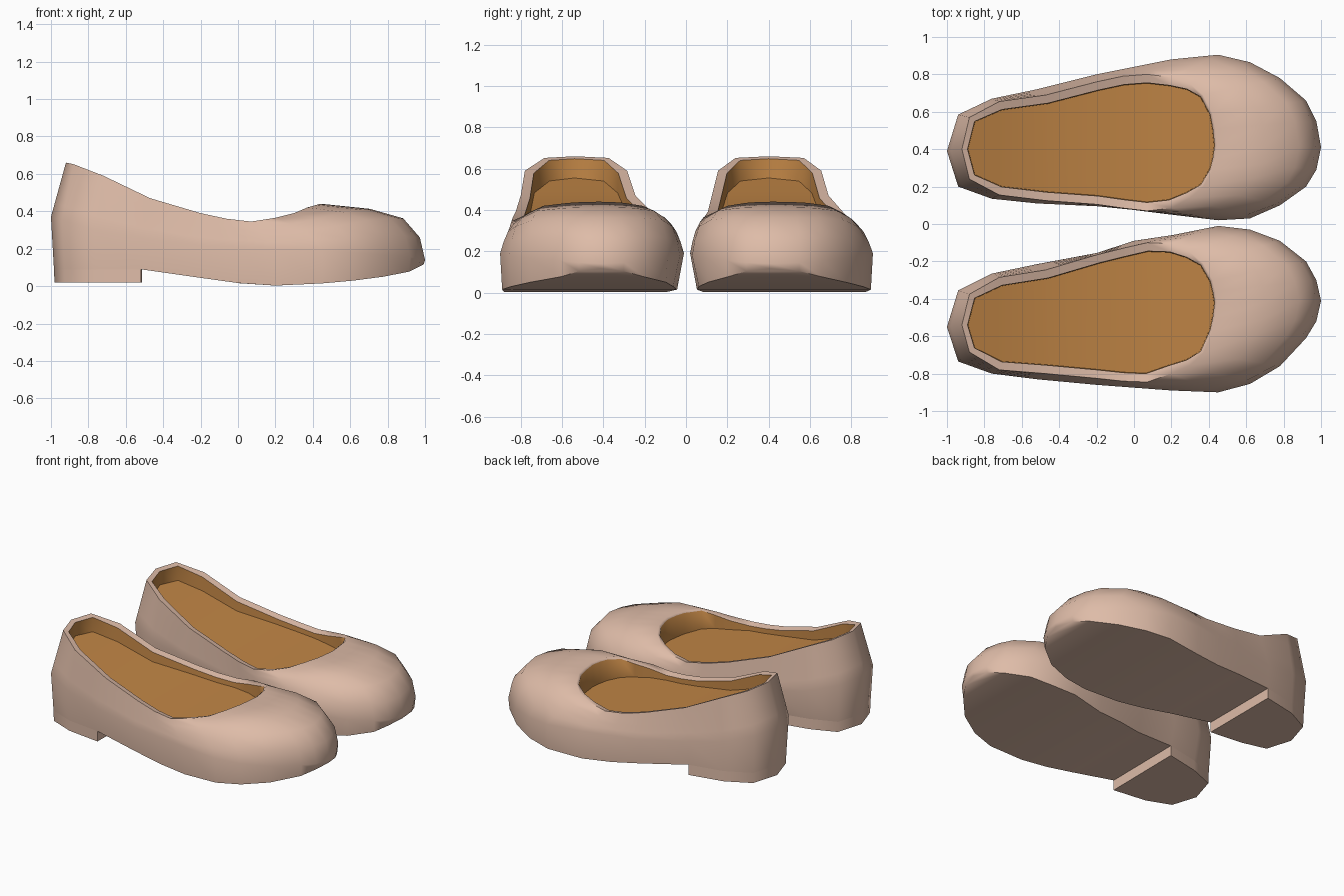
import bpy, bmesh
from mathutils import Vector

if "Cube" in bpy.data.objects:
    bpy.data.objects.remove(bpy.data.objects["Cube"])


def material(name, color):
    m = bpy.data.materials.new(name)
    m.diffuse_color = (*color, 1)
    m.use_nodes = True
    m.node_tree.nodes["Principled BSDF"].inputs["Base Color"].default_value = m.diffuse_color
    return m


LEATHER = material("blush_leather", (0.73, 0.50, 0.39))
LINING = material("tan_lining", (0.53, 0.235, 0.06))


def curve(x, pts):
    """Piecewise linear profile."""
    if x <= pts[0][0]:
        return pts[0][1]
    for (a, p), (b, q) in zip(pts, pts[1:]):
        if x <= b:
            return p + (q - p) * (x - a) / (b - a)
    return pts[-1][1]


# Side profiles (x, z)
SOLE = [(-.52, .09), (-.1, .03), (.12, .0), (.4, .01), (.68, .035), (.9, .07), (1, .12)]
GIRTH = [(-1, .37), (-.76, .3), (-.3, .22), (.45, .19), (.9, .16), (1, .14)]
RIM = [(-.92, .66), (-.87, .65), (-.72, .59), (-.47, .47), (-.2, .39), (-.06, .36),
       (.07, .345), (.2, .365), (.3, .39), (.37, .42), (.44, .44)]
INSOLE = [(-.9, .56), (-.5, .40), (0, .305), (.44, .275)]
# Rim thickness along x
THICK = [(-.92, .03), (-.8, .045), (.25, .045), (.38, .014)]

# Plan stations from heel to toe
OUT_X = [-.94, -.76, -.52, -.2, 0, .2, .45, .62, .78, .92, .975]
RIM_X = [-.88, -.72, -.47, -.2, -.06, .07, .2, .3, .37, .42, .435]
N = len(OUT_X)

# Plan half-widths differ: one shoe is turned slightly against the other
SHOES = {
    "left": dict(
        out_a=[.585, .67, .72, .80, .84, .88, .905, .865, .78, .66, .55],
        out_b=[.20, .135, .11, .095, .075, .05, .02, .03, .10, .20, .29],
        rim_a=[.57, .655, .69, .76, .79, .80, .785, .75, .69, .59, .51],
        rim_b=[.24, .155, .125, .105, .085, .07, .085, .14, .20, .29, .35],
        tips=(.39, .41, .40, .42)),
    "right": dict(
        out_a=[-.355, -.265, -.215, -.155, -.09, -.06, -.01, -.03, -.09, -.20, -.30],
        out_b=[-.735, -.80, -.83, -.86, -.875, -.89, -.90, -.855, -.76, -.61, -.52],
        rim_a=[-.375, -.285, -.245, -.165, -.13, -.10, -.105, -.15, -.21, -.30, -.36],
        rim_b=[-.685, -.78, -.80, -.825, -.84, -.845, -.80, -.755, -.69, -.57, -.50],
        tips=(-.55, -.41, -.54, -.42)),
}


def loop(xs, a, b, heel, toe):
    """Closed plan loop: heel tip, +y side, toe tip, -y side."""
    pts = [heel] + list(zip(xs, a)) + [toe] + list(zip(xs, b))[::-1]
    return [Vector(p) for p in pts]


def inset(ring, dist):
    """Move each loop point inward by dist(point)."""
    res = []
    for i, p in enumerate(ring):
        d = (ring[(i + 1) % len(ring)] - ring[i - 1]).normalized()
        res.append(p + Vector((d.y, -d.x)) * dist(p))
    return res


def lift(ring, profile):
    return [Vector((p.x, p.y, curve(p.x, profile))) for p in ring]


def sole_inset(p):
    """The sole tucks in on the inner side of the foot, hardly on the outer."""
    if p.x < -.9:
        return .016
    if p.x > .7:
        return .008
    return .01 if abs(p.y) > .45 else .033


def cap(bm, r, mat):
    """Close a loop with strips running across the shoe."""
    n = len(r)
    faces = [(r[0], r[1], r[-1])]
    faces += [(r[i], r[i + 1], r[n - i - 1], r[n - i]) for i in range(1, N)]
    faces += [(r[N], r[N + 1], r[N + 2])]
    for f in faces:
        bm.faces.new(f).material_index = mat


def finish(bm, name, mats):
    bmesh.ops.recalc_face_normals(bm, faces=bm.faces)
    me = bpy.data.meshes.new(name)
    bm.to_mesh(me)
    bm.free()
    ob = bpy.data.objects.new(name, me)
    bpy.context.collection.objects.link(ob)
    for m in mats:
        me.materials.append(m)
    bpy.ops.object.select_all(action='DESELECT')
    ob.select_set(True)
    bpy.context.view_layer.objects.active = ob
    bpy.ops.object.shade_smooth_by_angle(angle=0.95)
    return ob


def shoe(side, s):
    h0, t0, h1, t1 = s["tips"]
    out = loop(OUT_X, s["out_a"], s["out_b"], (-1, h0), (1, t0))
    rim = loop(RIM_X, s["rim_a"], s["rim_b"], (-.92, h1), (.445, t1))
    sole = lift(inset(out, sole_inset), SOLE)
    girth, edge = lift(out, GIRTH), lift(rim, RIM)

    # Outer skin: straight walls at the heel, domed over the toe
    rings = [sole, girth]
    for k, (t, f) in enumerate([(.05, .4), (.21, .74), (.53, .91)], 1):
        ring = []
        for g, e in zip(girth, edge):
            w = min(1, max(0, (g.x - .2) / .6))
            tt, ff = k / 4 + (t - k / 4) * w, k / 4 + (f - k / 4) * w
            p = g.lerp(e, tt)
            p.z = g.z + (e.z - g.z) * ff
            ring.append(p)
        rings.append(ring)
    rings.append(edge)

    # Rim band, lining wall and insole
    inner = inset(rim, lambda p: curve(p.x, THICK))
    rings.append([Vector((p.x, p.y, e.z - .012)) for p, e in zip(inner, edge)])
    rings.append(lift(inset(rim, lambda p: curve(p.x, THICK) + .003), INSOLE))

    bm = bmesh.new()
    vr = [[bm.verts.new(p) for p in r] for r in rings]
    n = len(out)
    for k in range(len(vr) - 1):
        for i in range(n):
            j = (i + 1) % n
            f = bm.faces.new((vr[k][i], vr[k][j], vr[k + 1][j], vr[k + 1][i]))
            f.material_index = int(k == len(vr) - 2)
    cap(bm, vr[0], 0)
    cap(bm, vr[-1], 1)
    finish(bm, side + "_shoe_upper", [LEATHER, LINING])

    # Low heel block under the back stations
    plan = [sole[i] for i in (-3, -2, -1, 0, 1, 2, 3)]
    bm = bmesh.new()
    top = [bm.verts.new((p.x, p.y, .09)) for p in plan]
    low = [bm.verts.new((p.x + (.003 if p.x < -.9 else 0), p.y, .018)) for p in plan]
    bm.faces.new(top)
    bm.faces.new(low[::-1])
    for i in range(len(plan)):
        j = (i + 1) % len(plan)
        bm.faces.new((top[i], low[i], low[j], top[j]))
    finish(bm, side + "_shoe_heel", [LEATHER])


for side, data in SHOES.items():
    shoe(side, data)
